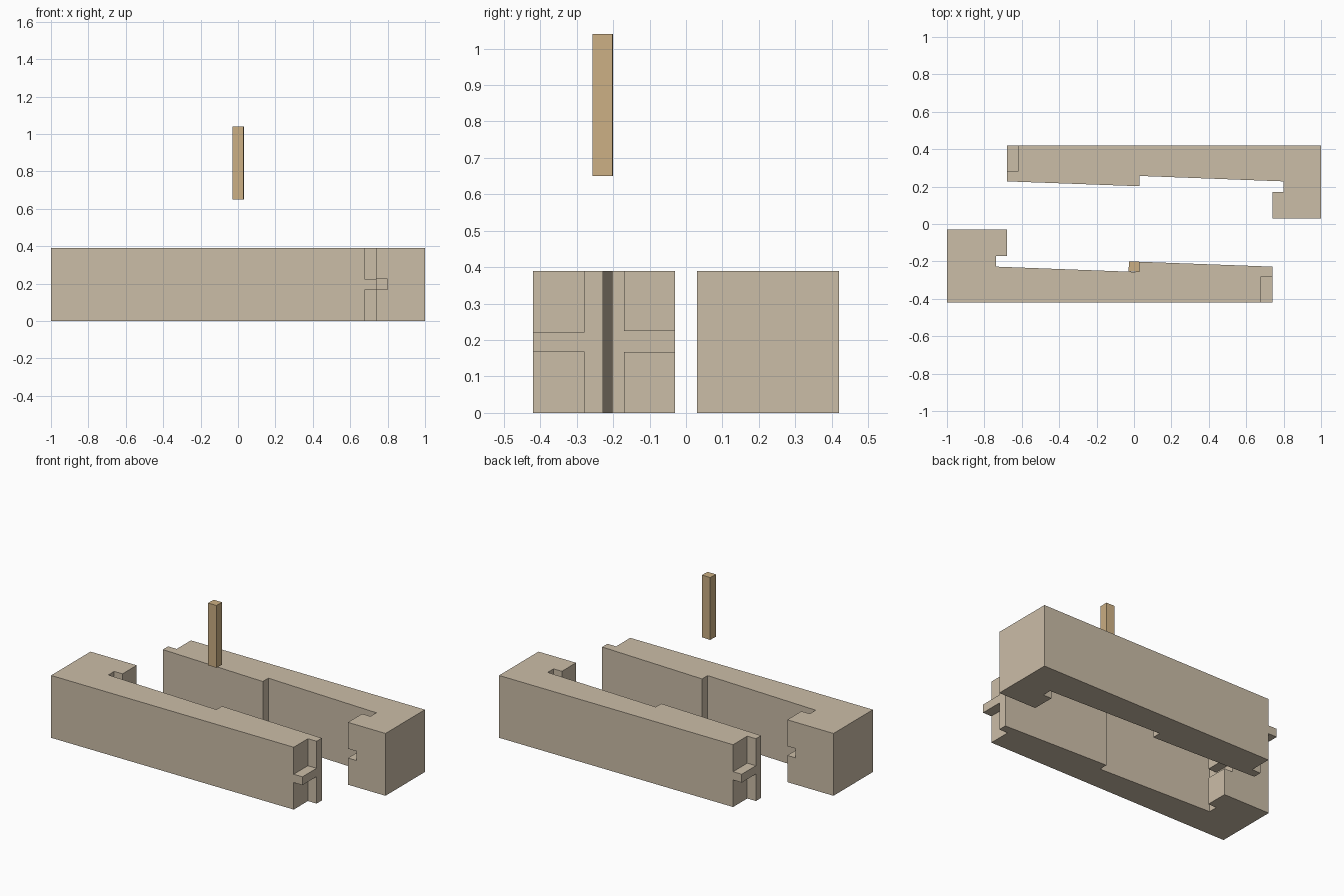
import bpy
import bmesh
from mathutils import Matrix

HEIGHT = 0.39

cube = bpy.data.objects.get("Cube")
if cube:
    bpy.data.objects.remove(cube, do_unlink=True)


def make_material(name, colour):
    mat = bpy.data.materials.new(name)
    mat.use_nodes = True
    mat.diffuse_color = colour
    bsdf = next(n for n in mat.node_tree.nodes if n.type == 'BSDF_PRINCIPLED')
    bsdf.inputs["Base Color"].default_value = colour
    return mat


def prism(name, outline, bottom, top, mat=None):
    """Extrude a plan outline between two heights."""
    bm = bmesh.new()
    face = bm.faces.new([bm.verts.new((x, y, bottom)) for x, y in outline])
    extruded = bmesh.ops.extrude_face_region(bm, geom=[face])["geom"]
    verts = [v for v in extruded if isinstance(v, bmesh.types.BMVert)]
    bmesh.ops.translate(bm, verts=verts, vec=(0, 0, top - bottom))
    bmesh.ops.recalc_face_normals(bm, faces=bm.faces)
    mesh = bpy.data.meshes.new(name)
    bm.to_mesh(mesh)
    bm.free()
    obj = bpy.data.objects.new(name, mesh)
    bpy.context.collection.objects.link(obj)
    if mat:
        mesh.materials.append(mat)
    return obj


def cut_box(obj, x, y, z):
    """Cut an axis-aligned box, given as three ranges, out of an object."""
    outline = [(x[0], y[0]), (x[1], y[0]), (x[1], y[1]), (x[0], y[1])]
    cutter = prism("cutter", outline, z[0], z[1])
    cutter.hide_render = True
    mod = obj.modifiers.new("cut", 'BOOLEAN')
    mod.operation = 'DIFFERENCE'
    mod.solver = 'EXACT'
    mod.object = cutter
    bpy.context.view_layer.objects.active = obj
    bpy.ops.object.modifier_apply(modifier=mod.name)
    bpy.data.meshes.remove(cutter.data)


def scarf_beam(name, block_end, mat):
    """Hooked half of the joint, with a tongue at one end and a slot in the hook."""
    outline = [
        (block_end, -0.42), (0.74, -0.42), (0.74, -0.228),
        (0.03, -0.202), (0.03, -0.257), (-0.738, -0.228),
        (-0.738, -0.17), (-0.68, -0.17), (-0.68, -0.03), (block_end, -0.03),
    ]
    beam = prism(name, outline, 0, HEIGHT, mat)
    # Rabbets above and below the end tongue
    for z in ((-0.1, 0.169), (0.221, 0.5)):
        cut_box(beam, (0.68, 0.8), (-0.5, -0.28), z)
    # Slot that receives the other beam's tongue
    cut_box(beam, (-0.738, -0.6), (-0.2, 0.1), (0.167, 0.225))
    return beam


beam_wood = make_material("pale wood", (0.60, 0.51, 0.39, 1))
peg_wood = make_material("golden wood", (0.60, 0.43, 0.23, 1))

# Two interlocking beams, the back one turned half round
scarf_beam("front_beam", -1.0, beam_wood)
back = scarf_beam("back_beam", -0.94, beam_wood)
back.data.transform(Matrix.Translation((0.06, 0, 0)) @ Matrix.Diagonal((-1, -1, 1, 1)))

# Locking peg, square to the sloping faces
prism("locking_peg", [(-0.029, -0.254), (0.029, -0.256), (0.031, -0.202), (-0.027, -0.2)],
      0.65, 1.04, peg_wood)
